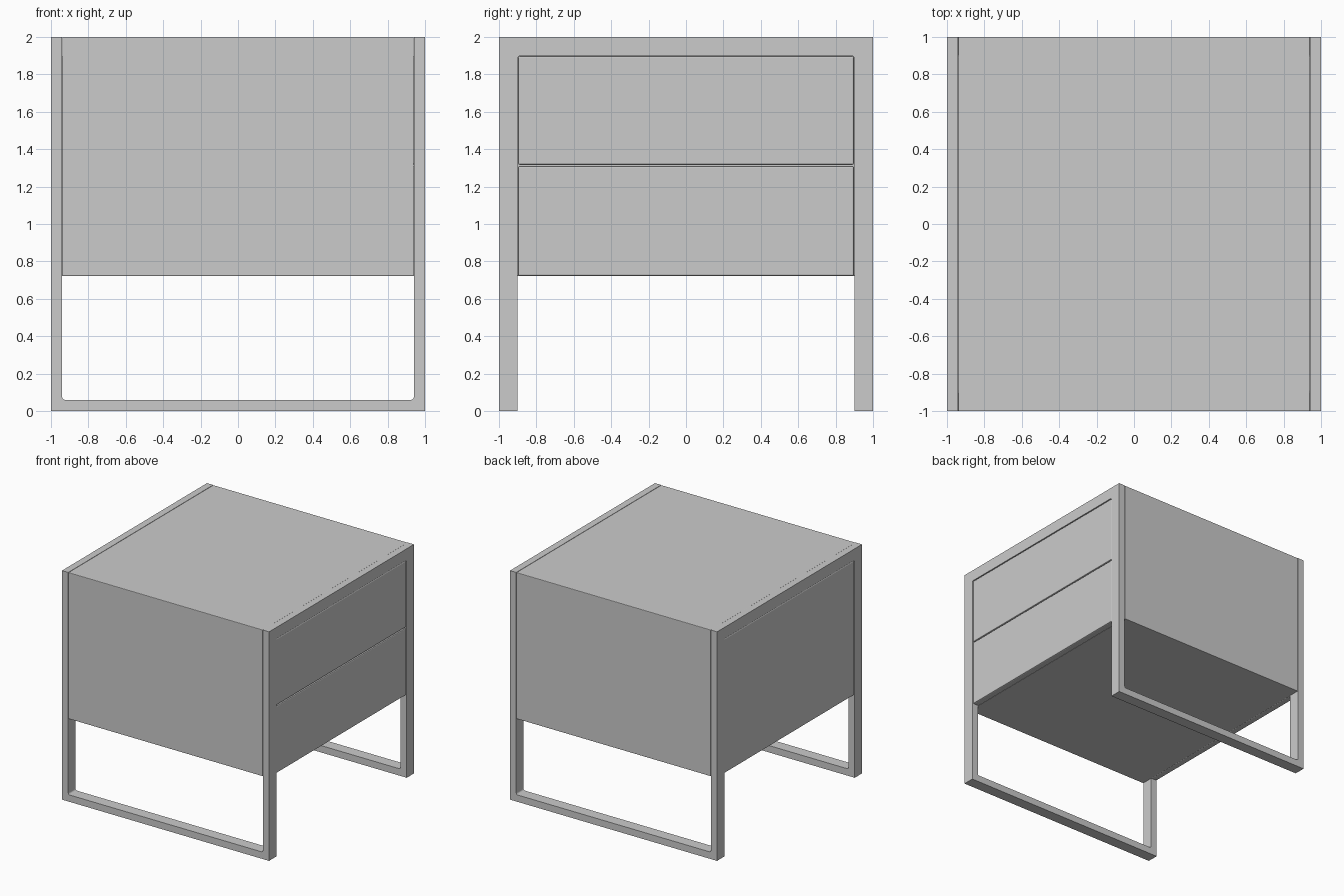
import bpy, bmesh, math
from mathutils import Vector

if "Cube" in bpy.data.objects:
    bpy.data.objects.remove(bpy.data.objects["Cube"])

R = 0.015  # small fillet at inner frame corners


def finish(name, bm, bevel=0.0):
    bmesh.ops.recalc_face_normals(bm, faces=bm.faces)
    mesh = bpy.data.meshes.new(name)
    bm.to_mesh(mesh)
    bm.free()
    ob = bpy.data.objects.new(name, mesh)
    bpy.context.collection.objects.link(ob)
    if bevel:
        mod = ob.modifiers.new("Bevel", 'BEVEL')
        mod.width, mod.segments = bevel, 2
    return ob


def box(name, lo, hi, bevel=0.0):
    lo, hi = Vector(lo), Vector(hi)
    bm = bmesh.new()
    bmesh.ops.create_cube(bm, size=1)
    for v in bm.verts:
        v.co = (lo + hi) / 2 + Vector(a * b for a, b in zip(v.co, hi - lo))
    return finish(name, bm, bevel)


def prism(name, points, direction):
    bm = bmesh.new()
    face = bm.faces.new([bm.verts.new(p) for p in points])
    geom = bmesh.ops.extrude_face_region(bm, geom=[face])["geom"]
    moved = [g for g in geom if isinstance(g, bmesh.types.BMVert)]
    bmesh.ops.translate(bm, verts=moved, vec=direction)
    return finish(name, bm)


def arc(cx, cz, a0, a1, n=4):
    angles = [math.radians(a0 + (a1 - a0) * i / n) for i in range(n + 1)]
    return [(cx + R * math.cos(a), cz + R * math.sin(a)) for a in angles]


# Side frames: two posts joined by a top rail
arch = [(-1, 0), (-1, 2), (1, 2), (1, 0), (0.9, 0)]
arch += arc(0.9 - R, 1.9 - R, 0, 90) + arc(-0.9 + R, 1.9 - R, 90, 180) + [(-0.9, 0)]
for name, x in (("right_frame", 0.94), ("left_frame", -1.0)):
    prism(name, [(x, y, z) for y, z in arch], (0.06, 0, 0))

# Floor runners joining the posts at front and back
runner = [(-0.94, 0), (0.94, 0)]
runner += arc(0.94 - R, 0.06 + R, 0, -90) + arc(-0.94 + R, 0.06 + R, 270, 180)
for name, y in (("front_runner", -1.0), ("back_runner", 0.9)):
    prism(name, [(x, y, z) for x, z in runner], (0, 0.1, 0))

# Cabinet body hung between the frames
box("cabinet_body", (-0.939, -1, 0.722), (0.939, 1, 2), 0.004)

# Drawer fronts on the right, slightly inside the frame
box("lower_drawer_front", (0.935, -0.898, 0.722), (0.996, 0.898, 1.310), 0.009)
box("upper_drawer_front", (0.935, -0.898, 1.316), (0.996, 0.898, 1.898), 0.009)

# Single closed panel on the left
box("left_panel", (-0.996, -0.898, 0.722), (-0.935, 0.898, 1.898), 0.009)
